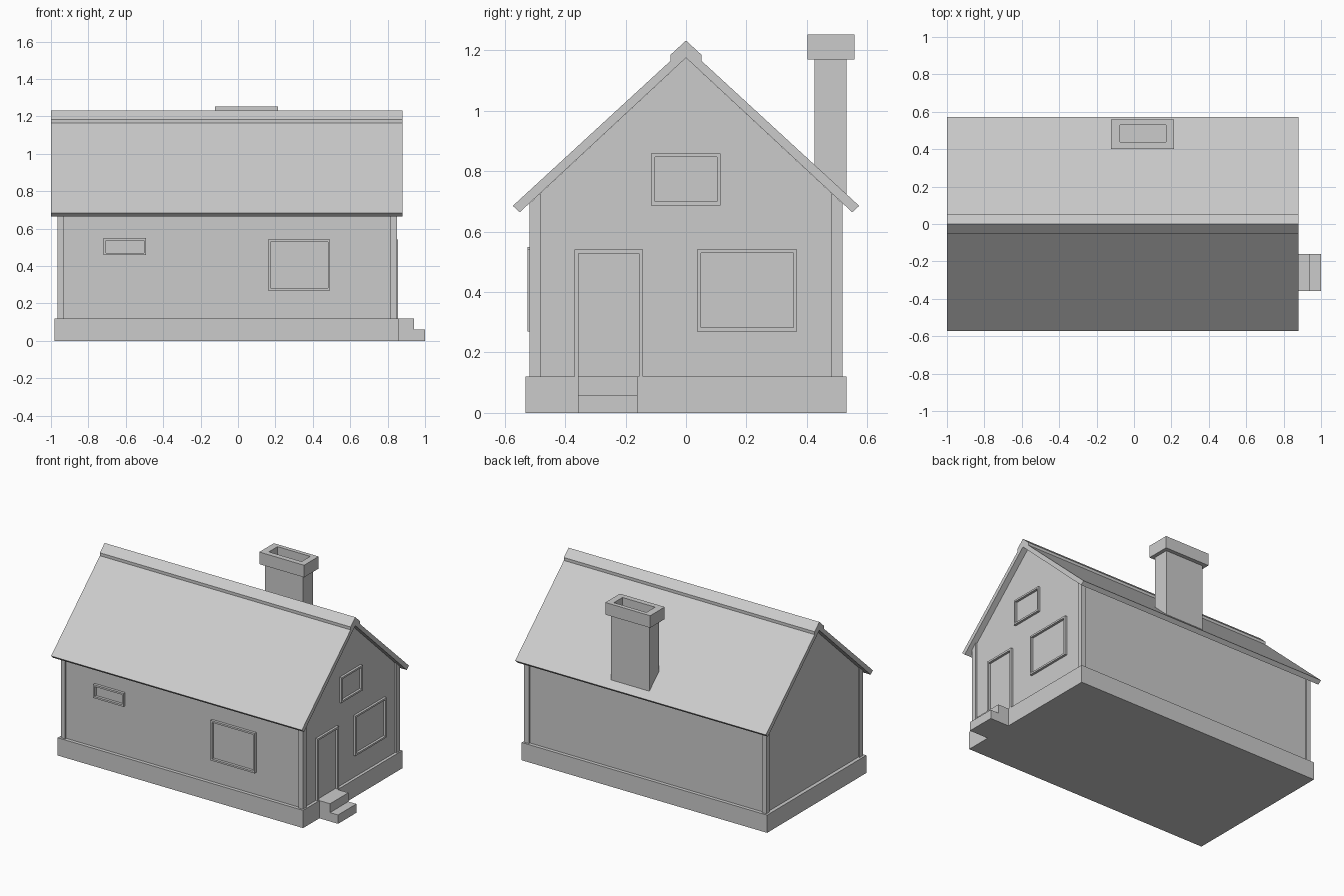
import bpy, bmesh

if "Cube" in bpy.data.objects:
    bpy.data.objects.remove(bpy.data.objects["Cube"])


def make(name, verts, faces):
    mesh = bpy.data.meshes.new(name)
    mesh.from_pydata(verts, [], faces)
    bm = bmesh.new()
    bm.from_mesh(mesh)
    bmesh.ops.recalc_face_normals(bm, faces=bm.faces)
    bm.to_mesh(mesh)
    bm.free()
    ob = bpy.data.objects.new(name, mesh)
    bpy.context.collection.objects.link(ob)
    return ob


def prism(name, profile, a, b, axis="x"):
    """Extrude a closed 2D profile from a to b; (y, z) along x or (x, z) along y."""
    n = len(profile)
    place = (lambda d, p: (d, p[0], p[1])) if axis == "x" else (lambda d, p: (p[0], d, p[1]))
    verts = [place(d, p) for d in (a, b) for p in profile]
    faces = [tuple(range(n)), tuple(range(n, 2 * n))]
    faces += [(i, (i + 1) % n, n + (i + 1) % n, n + i) for i in range(n)]
    return make(name, verts, faces)


def rect(u0, u1, v0, v1):
    return [(u0, v0), (u1, v0), (u1, v1), (u0, v1)]


def ring(name, outer, inner, a, b, place):
    """Rectangular tube between two depths."""
    verts = [place(p, d) for d in (a, b) for loop in (outer, inner) for p in loop]
    faces = []
    for i in range(4):
        j = (i + 1) % 4
        faces += [(i, j, 4 + j, 4 + i), (8 + i, 8 + j, 12 + j, 12 + i),
                  (i, j, 8 + j, 8 + i), (4 + i, 4 + j, 12 + j, 12 + i)]
    return make(name, verts, faces)


def both_sides(profile):
    """Complete a half profile by mirroring it across y = 0."""
    return profile


def under(y):
    """Height of the roof underside."""
    return 1.175 - 0.93 * abs(y)


# Foundation and entrance steps
prism("foundation", rect(-0.531, 0.531, 0, 0.12), -0.98, 0.86)
prism("entrance_steps", [(0.86, 0), (1.0, 0), (1.0, 0.06), (0.94, 0.06),
                         (0.94, 0.12), (0.86, 0.12)], -0.357, -0.161, "y")

# Gabled walls
W = 0.507
prism("walls", [(-W, 0.12), (W, 0.12), (W, under(W)), (0, under(0)), (-W, under(W))],
      -0.955, 0.84)

# Corner boards
for side in (-1, 1):
    for end, x0, x1 in (("left", -0.965, -0.933), ("right", 0.815, 0.85)):
        prism("corner_board_" + end,
              [(side * 0.482, 0.12), (side * 0.518, 0.12),
               (side * 0.518, under(0.518)), (side * 0.482, under(0.482))], x0, x1)

# Roof slab and ridge cap
prism("roof", [(-0.573, 0.685), (0, 1.212), (0.573, 0.685),
               (0.55, 0.664), (0, 1.175), (-0.55, 0.664)], -1.0, 0.88)
prism("ridge_cap", [(-0.051, 1.185), (0, 1.232), (0.051, 1.185),
                    (0.051, 1.165), (0, 1.212), (-0.051, 1.165)], -1.0, 0.88)

# Chimney shaft with its foot cut along the roof, and a hollow cap
prism("chimney_shaft", [(0.425, 0.805), (0.531, 0.71), (0.531, 1.18), (0.425, 1.18)],
      -0.097, 0.189)
ring("chimney_cap", rect(-0.122, 0.214, 0.402, 0.558), rect(-0.075, 0.17, 0.438, 0.53),
     1.17, 1.252, lambda p, d: (p[0], p[1], d))

# Window frames on the gable end and on the front
T = 0.012
for name, u0, u1, v0, v1 in (("attic_window", -0.115, 0.114, 0.687, 0.858),
                             ("gable_window", 0.037, 0.368, 0.27, 0.541)):
    ring(name, rect(u0, u1, v0, v1), rect(u0 + T, u1 - T, v0 + T, v1 - T),
         0.84, 0.856, lambda p, d: (d, p[0], p[1]))
for name, u0, u1, v0, v1 in (("small_front_window", -0.719, -0.491, 0.458, 0.549),
                             ("large_front_window", 0.161, 0.492, 0.27, 0.541)):
    ring(name, rect(u0, u1, v0, v1), rect(u0 + T, u1 - T, v0 + T, v1 - T),
         -W, -0.525, lambda p, d: (p[0], d, p[1]))

# Door frame, open at the threshold
prism("door_frame", [(-0.369, 0.12), (-0.369, 0.541), (-0.142, 0.541), (-0.142, 0.12),
                     (-0.155, 0.12), (-0.155, 0.528), (-0.356, 0.528), (-0.356, 0.12)],
      0.84, 0.856)
